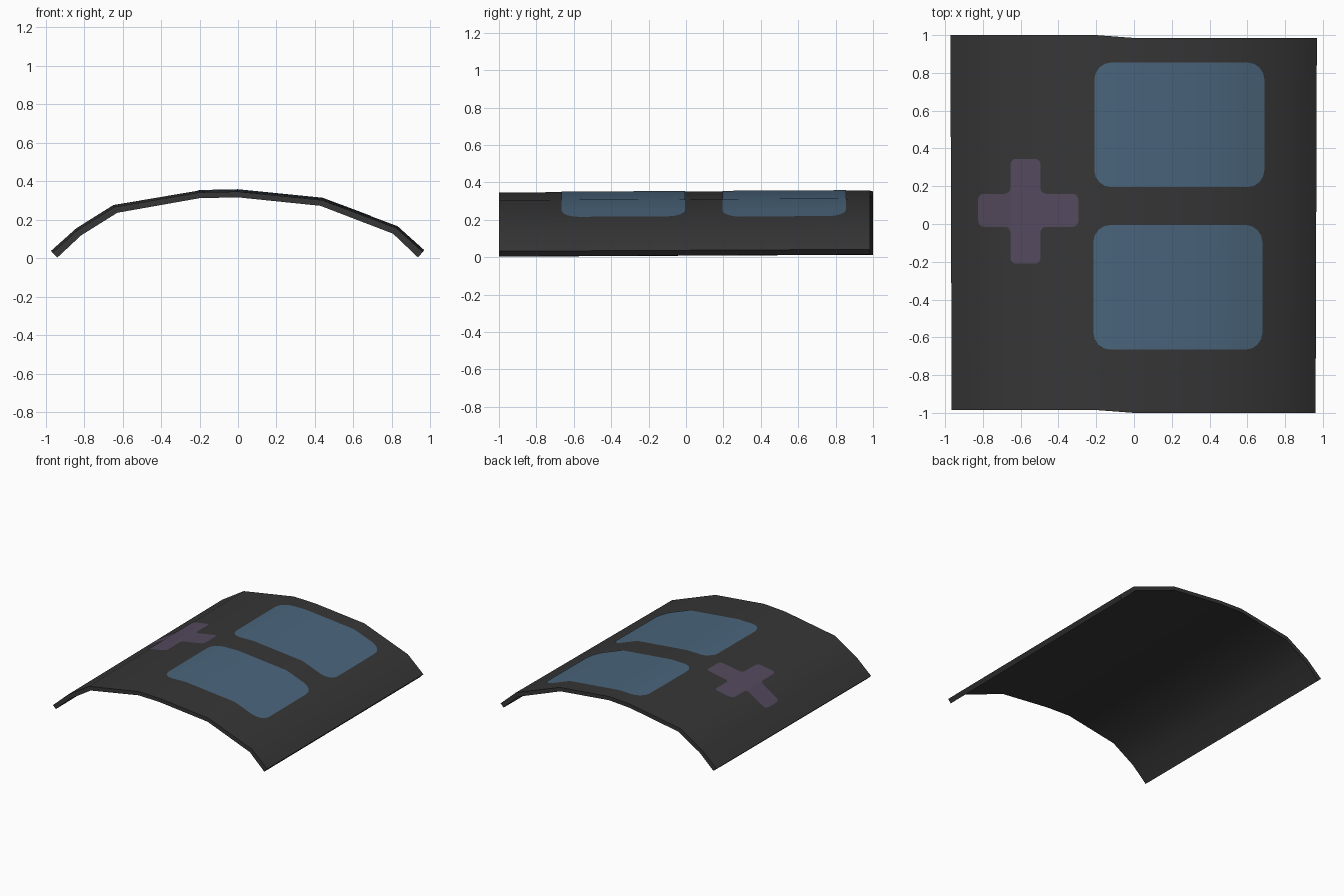
import bpy, bmesh, math
from mathutils import Vector

if "Cube" in bpy.data.objects:
    bpy.data.objects.remove(bpy.data.objects["Cube"])

# Cross-section of the sheet: outer and inner (x, z) points
OUTER = [(-.972, .038), (-.841, .155), (-.648, .276), (-.2, .352),
         (0, .356), (.44, .312), (.83, .166), (.968, .042)]
INNER = [(-.946, .013), (-.822, .128), (-.632, .246), (-.2, .322),
         (0, .326), (.432, .282), (.812, .137), (.942, .014)]


def material(name, colour):
    m = bpy.data.materials.new(name)
    m.diffuse_color = (*colour, 1)
    m.use_nodes = True
    m.node_tree.nodes["Principled BSDF"].inputs["Base Color"].default_value = m.diffuse_color
    return m


def warp(y):
    """Slight taper and drop of the sheet towards the front."""
    t = (y + 1) / 2
    return .993 + .007 * t, -.01 * (1 - t)


def surface(x, y):
    s, dz = warp(y)
    u = x / s
    for (x0, z0), (x1, z1) in zip(OUTER, OUTER[1:]):
        if u <= x1:
            break
    return z0 + (z1 - z0) * (u - x0) / (x1 - x0) + dz


def finish(bm, name, mat):
    me = bpy.data.meshes.new(name)
    bm.normal_update()
    bm.to_mesh(me)
    bm.free()
    ob = bpy.data.objects.new(name, me)
    bpy.context.collection.objects.link(ob)
    me.materials.append(mat)
    bpy.ops.object.select_all(action='DESELECT')
    ob.select_set(True)
    bpy.context.view_layer.objects.active = ob
    bpy.ops.object.shade_smooth_by_angle(angle=math.radians(35))


def rounded(corners, r, n=4):
    """Round every corner of a closed outline."""
    out = []
    for i, c in enumerate(corners):
        c = Vector(c)
        a = (Vector(corners[i - 1]) - c).normalized() * r
        b = (Vector(corners[(i + 1) % len(corners)]) - c).normalized() * r
        for k in range(n + 1):
            w = math.pi / 2 * k / n
            out.append(c + a * (1 - math.sin(w)) + b * (1 - math.cos(w)))
    return out


def inlay(name, corners, r, mat):
    """Flat outline, cut along the sheet's creases and draped on it."""
    bm = bmesh.new()
    bm.faces.new([bm.verts.new((p.x, p.y, 0)) for p in rounded(corners, r)])
    bmesh.ops.triangulate(bm, faces=bm.faces[:])
    for x, _ in OUTER[1:-1]:
        a, b = Vector((x * .993, -1, 0)), Vector((x, 1, 0))
        d = b - a
        bmesh.ops.bisect_plane(bm, geom=bm.verts[:] + bm.edges[:] + bm.faces[:],
                               plane_co=a, plane_no=(d.y, -d.x, 0))
    for v in bm.verts:
        v.co.z = surface(v.co.x, v.co.y) + .003
    bm.normal_update()
    for f in bm.faces:
        if f.normal.z < 0:
            f.normal_flip()
    finish(bm, name, mat)


def rect(x0, x1, y0, y1):
    return [(x0, y0), (x1, y0), (x1, y1), (x0, y1)]


dark = material("charcoal", (.037, .037, .037))
blue = material("slate_blue", (.068, .130, .200))
purple = material("dull_purple", (.089, .068, .112))

# Curved sheet
bm = bmesh.new()
rings = []
for end in (-1, 1):
    ring = []
    for x, z in OUTER + INNER[::-1]:
        y = end * .9925 + (.0075 if x < -.1 else -.0075)
        s, dz = warp(end)
        ring.append(bm.verts.new((x * s, y, z + dz)))
    rings.append(ring)
n = len(rings[0])
for i in range(n):
    j = (i + 1) % n
    bm.faces.new((rings[0][i], rings[0][j], rings[1][j], rings[1][i]))
for ring in rings:
    for i in range(n // 2 - 1):
        bm.faces.new((ring[i], ring[i + 1], ring[n - 2 - i], ring[n - 1 - i]))
bmesh.ops.recalc_face_normals(bm, faces=bm.faces[:])
finish(bm, "curved_sheet", dark)

# Blue window panels
inlay("back_panel", rect(-.21, .69, .195, .855), .09, blue)
inlay("front_panel", rect(-.215, .68, -.665, -.005), .09, blue)

# Purple cross
X0, X1, X2, X3 = -.825, -.655, -.495, -.295
Y0, Y1, Y2, Y3 = -.21, -.015, .16, .345
inlay("cross_mark", [(X0, Y1), (X1, Y1), (X1, Y0), (X2, Y0), (X2, Y1), (X3, Y1),
                     (X3, Y2), (X2, Y2), (X2, Y3), (X1, Y3), (X1, Y2), (X0, Y2)],
      .03, purple)
